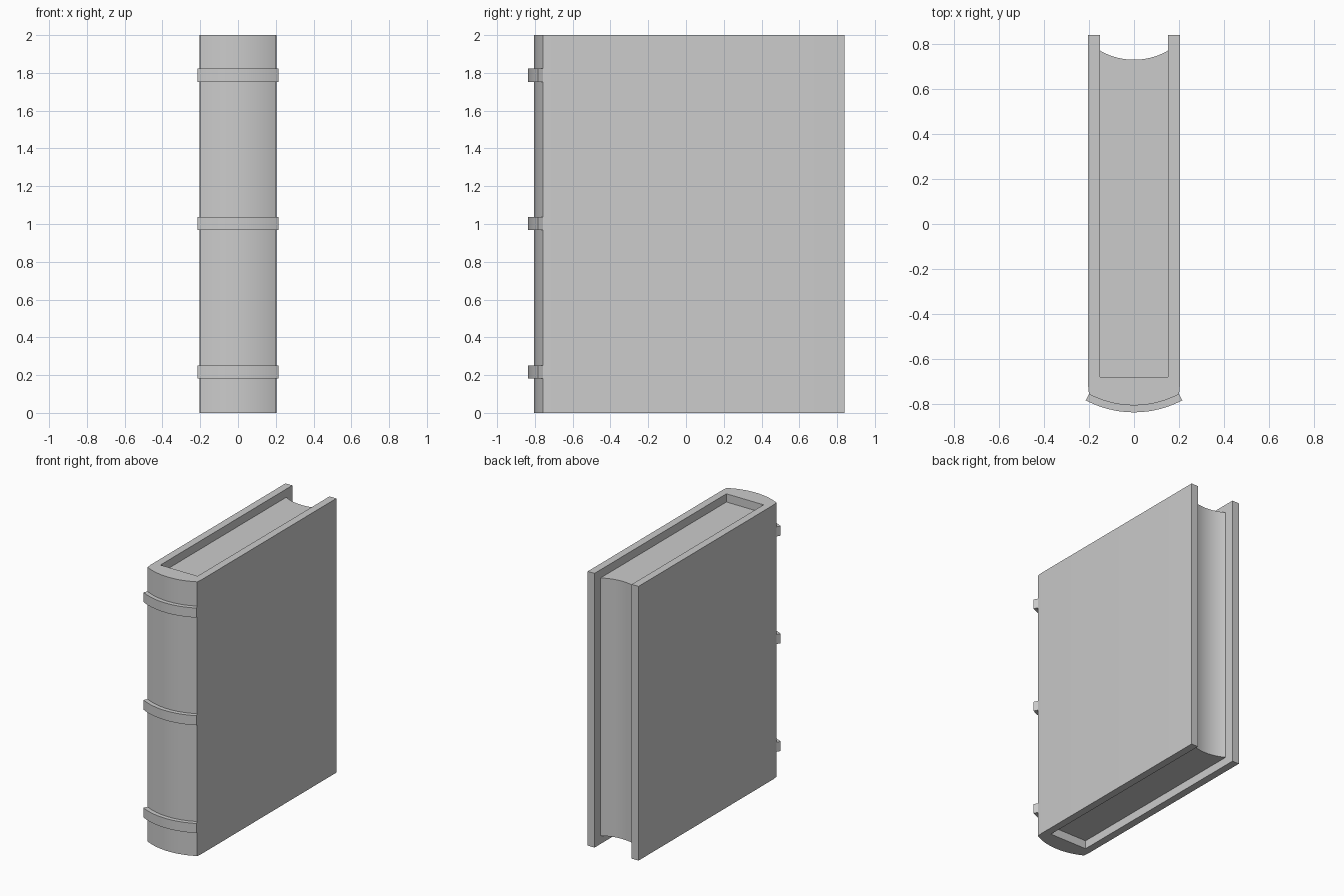
import bpy, bmesh, math

if "Cube" in bpy.data.objects:
    bpy.data.objects.remove(bpy.data.objects["Cube"])

HALF_W, BOARD_IN = 0.205, 0.15     # outer and inner half-width of the cover
FORE_Y, SPINE_IN_Y = 0.84, -0.68   # free board edge, inside of the spine
RECESS = 0.06                      # pages sit below the cover edges
SPINE_C, SPINE_R, BAND_R = -0.38, 0.426, 0.457
SPINE_A = math.asin(0.20 / SPINE_R)


def arc(cy, r, a, n=20):
    """Points of a front-bulging arc about (0, cy), from -x to +x."""
    angs = [-a + 2 * a * i / n for i in range(n + 1)]
    return [(r * math.sin(t), cy - r * math.cos(t)) for t in angs]


def prism(name, outline, z0, z1):
    """Extrude a plan outline upward from z0 to z1."""
    bm = bmesh.new()
    face = bm.faces.new([bm.verts.new((x, y, z0)) for x, y in outline])
    top = bmesh.ops.extrude_face_region(bm, geom=[face])["geom"]
    verts = [v for v in top if isinstance(v, bmesh.types.BMVert)]
    bmesh.ops.translate(bm, verts=verts, vec=(0, 0, z1 - z0))
    bmesh.ops.recalc_face_normals(bm, faces=bm.faces)
    mesh = bpy.data.meshes.new(name)
    bm.to_mesh(mesh)
    bm.free()
    ob = bpy.data.objects.new(name, mesh)
    bpy.context.collection.objects.link(ob)
    bpy.ops.object.select_all(action='DESELECT')
    ob.select_set(True)
    bpy.context.view_layer.objects.active = ob
    bpy.ops.object.shade_smooth_by_angle(angle=math.radians(15))
    return ob


# Cover: two boards joined by a rounded spine
cover = [(-BOARD_IN, FORE_Y), (-HALF_W, FORE_Y), (-HALF_W, -0.71)]
cover += arc(SPINE_C, SPINE_R, SPINE_A)
cover += [(HALF_W, -0.71), (HALF_W, FORE_Y), (BOARD_IN, FORE_Y),
          (BOARD_IN, SPINE_IN_Y), (-BOARD_IN, SPINE_IN_Y)]
prism("cover", cover, 0, 2)

# Page block with a hollow fore-edge
sag = 0.04
page_r = (BOARD_IN ** 2 + sag ** 2) / (2 * sag)
fore_edge = arc(0.73 + page_r, page_r, math.asin(BOARD_IN / page_r))
pages = [(BOARD_IN, SPINE_IN_Y), (-BOARD_IN, SPINE_IN_Y)] + fore_edge
prism("pages", pages, RECESS, 2 - RECESS)

# Raised bands across the spine
band = arc(SPINE_C, BAND_R, SPINE_A) + arc(SPINE_C, SPINE_R, SPINE_A)[::-1]
for i, z in enumerate((0.217, 1.003, 1.788)):
    prism(f"spine_band_{i + 1}", band, z - 0.035, z + 0.035)
